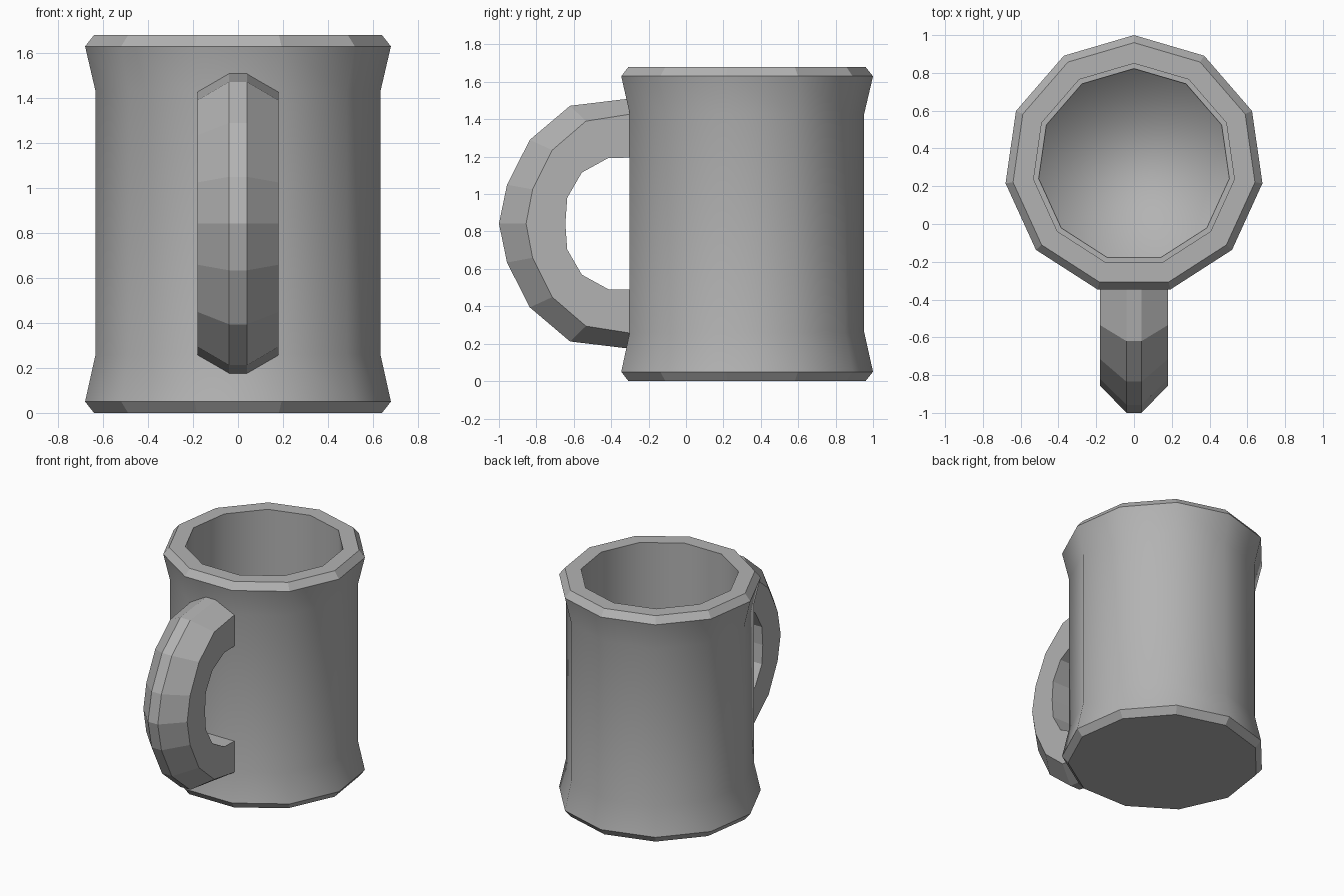
import bpy, bmesh, math

if "Cube" in bpy.data.objects:
    bpy.data.objects.remove(bpy.data.objects["Cube"])

SIDES = 11
CY = 0.313  # centre of the cup along y

grey = bpy.data.materials.new("dark_grey")
grey.diffuse_color = (0.45, 0.45, 0.45, 1)
grey.use_nodes = True
grey.node_tree.nodes["Principled BSDF"].inputs["Base Color"].default_value = grey.diffuse_color


def finish(name, bm):
    bmesh.ops.recalc_face_normals(bm, faces=bm.faces)
    mesh = bpy.data.meshes.new(name)
    bm.to_mesh(mesh)
    bm.free()
    mesh.materials.append(grey)
    obj = bpy.data.objects.new(name, mesh)
    bpy.context.collection.objects.link(obj)
    return obj


def bridge(bm, a, b, smooth=False):
    n = len(a)
    for i in range(n):
        j = (i + 1) % n
        bm.faces.new((a[i], a[j], b[j], b[i])).smooth = smooth


# Cup: (radius, z, smooth band above) from the underside, over the rim,
# down the straight inner wall to a narrow ledge and the slightly sunken floor
profile = [(0.647, 0.0, False), (0.687, 0.05, True), (0.64, 0.26, True),
           (0.64, 1.43, True), (0.687, 1.63, False), (0.647, 1.68, False),
           (0.537, 1.68, True), (0.537, 0.12, False), (0.51, 0.12, True),
           (0.507, 0.10, True)]
bm = bmesh.new()
rings = []
for r, z, _ in profile:
    rings.append([bm.verts.new((r * math.sin(2 * math.pi * i / SIDES),
                                CY + r * math.cos(2 * math.pi * i / SIDES), z))
                  for i in range(SIDES)])
for k in range(len(rings) - 1):
    bridge(bm, rings[k], rings[k + 1], profile[k][2])
bm.faces.new(rings[0])
bm.faces.new(rings[-1]).smooth = True
# Keep the rim and foot edges crisp
bm.normal_update()
for e in bm.edges:
    if len(e.link_faces) == 2 and not all(f.smooth for f in e.link_faces):
        e.smooth = False
finish("mug_body", bm)

# Handle: upper half of the outer ridge, shoulder and inner curves as (y, z)
ZM = 0.842
outer = [(-0.28, 1.513), (-0.62, 1.472), (-0.835, 1.29), (-0.957, 1.05), (-1.0, ZM)]
shoulder = [(-0.28, 1.43), (-0.535, 1.39), (-0.715, 1.235), (-0.82, 1.025), (-0.855, ZM)]
inner = [(-0.28, 1.195), (-0.415, 1.193), (-0.557, 1.115), (-0.635, 0.98), (-0.645, ZM)]


def mirrored(points):
    return points + [(y, 2 * ZM - z) for y, z in reversed(points[:-1])]


bm = bmesh.new()
sections = []
for o, s, n in zip(mirrored(outer), mirrored(shoulder), mirrored(inner)):
    loop = [(-0.04, o), (0.04, o), (0.18, s), (0.18, n), (-0.18, n), (-0.18, s)]
    sections.append([bm.verts.new((x, p[0], p[1])) for x, p in loop])
for a, b in zip(sections, sections[1:]):
    bridge(bm, a, b)
bm.faces.new(sections[0])
bm.faces.new(sections[-1])
finish("mug_handle", bm)
